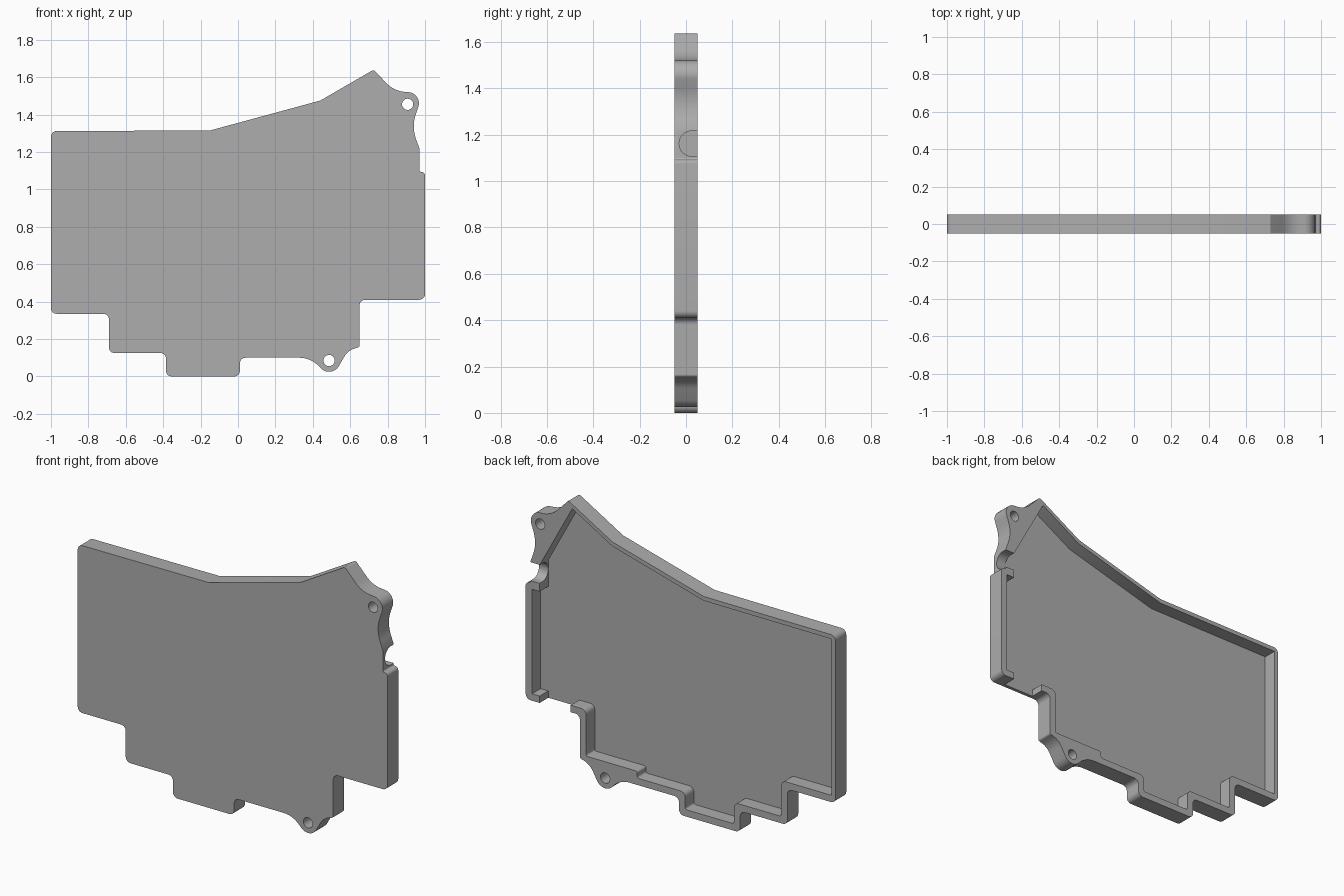
import bpy, bmesh, math
from mathutils import Vector

cube = bpy.data.objects.get("Cube")
if cube:
    bpy.data.objects.remove(cube, do_unlink=True)

FRONT, FLOOR, BACK = -0.05, -0.03, 0.05

grey = bpy.data.materials.new("plain_grey")
grey.use_nodes = True
colour = (0.42, 0.42, 0.42, 1)
grey.diffuse_color = colour
next(n for n in grey.node_tree.nodes if n.type == "BSDF_PRINCIPLED").inputs["Base Color"].default_value = colour


def rounded(corners, steps=8):
    """Replace each (x, z, radius) corner with a tangent arc."""
    result = []
    for i, (x, z, radius) in enumerate(corners):
        p = Vector((x, z))
        if not radius:
            result.append(p)
            continue
        a = (Vector(corners[i - 1][:2]) - p).normalized()
        b = (Vector(corners[(i + 1) % len(corners)][:2]) - p).normalized()
        half = a.angle(b) / 2
        centre = p + (a + b).normalized() * radius / math.sin(half)
        start = p + a * radius / math.tan(half) - centre
        end = p + b * radius / math.tan(half) - centre
        sweep = math.pi - 2 * half
        for k in range(steps + 1):
            t = k / steps
            offset = start * math.sin((1 - t) * sweep) + end * math.sin(t * sweep)
            result.append(centre + offset / math.sin(sweep))
    return result


def extrude(name, profile, y0, y1):
    """Prism from an x-z profile, running along y."""
    bm = bmesh.new()
    face = bm.faces.new([bm.verts.new((p.x, y0, p.y)) for p in profile])
    moved = bmesh.ops.extrude_face_region(bm, geom=[face])["geom"]
    verts = [v for v in moved if isinstance(v, bmesh.types.BMVert)]
    bmesh.ops.translate(bm, verts=verts, vec=(0, y1 - y0, 0))
    bmesh.ops.recalc_face_normals(bm, faces=bm.faces)
    mesh = bpy.data.meshes.new(name)
    bm.to_mesh(mesh)
    bm.free()
    obj = bpy.data.objects.new(name, mesh)
    bpy.context.collection.objects.link(obj)
    mesh.materials.append(grey)
    return obj


def cylinder(name, location, rotation, radius, depth):
    bpy.ops.mesh.primitive_cylinder_add(vertices=32, radius=radius, depth=depth,
                                        location=location, rotation=rotation)
    obj = bpy.context.object
    obj.name = name
    obj.data.materials.append(grey)
    return obj


# Outer outline with two rounded screw ears
R = 0.03
outline = [
    (-1, 1.312, R), (-0.15, 1.315, 0), (0.44, 1.475, 0), (0.725, 1.64, 0.015),
    (0.835, 1.525, 0.15), (0.99, 1.515, 0.06), (0.927, 1.335, 0.2), (0.97, 1.22, 0),
    (0.97, 1.095, 0.008), (1, 1.09, 0.018), (1, 0.41, R), (0.65, 0.41, R),
    (0.65, 0.157, 0.012), (0.588, 0.14, 0.1), (0.5, -0.013, 0.06), (0.387, 0.1, 0.14),
    (0.01, 0.1, R), (0.01, 0, R), (-0.385, 0, R), (-0.385, 0.125, R),
    (-0.69, 0.125, R), (-0.69, 0.335, R), (-1, 0.335, R)]
cover = extrude("cover_shell", rounded(outline), FRONT, BACK)

# Recess open at the back, leaving thin walls and a gap in the lower edge
r = 0.012
recess = [
    (-0.975, 1.287, 0), (-0.15, 1.29, 0), (0.44, 1.45, 0), (0.7, 1.6, 0),
    (0.91, 1.215, 0), (0.91, 1.06, 0), (0.96, 1.06, 0), (0.96, 0.45, 0),
    (0.91, 0.45, 0), (0.91, 0.38, 0), (0.71, 0.38, 0), (0.71, 0.45, 0),
    (0.61, 0.45, R), (0.61, 0.18, r), (0.28, 0.18, r), (0.28, 0.14, r),
    (-0.03, 0.14, R), (-0.03, 0.04, r), (-0.345, 0.04, r), (-0.345, 0.165, R),
    (-0.65, 0.165, r), (-0.65, 0.375, R), (-0.975, 0.375, 0)]
cutters = [extrude("recess_cutter", rounded(recess), FLOOR, BACK + 0.05)]

# Screw holes through the ears
for x, z in [(0.907, 1.455), (0.487, 0.085)]:
    cutters.append(cylinder("screw_hole_cutter", (x, 0, z), (math.pi / 2, 0, 0), 0.03, 0.3))

# Round cable notch through the side wall, open to the back
cutters.append(cylinder("cable_notch_cutter", (0.98, 0.025, 1.162), (0, math.pi / 2, 0), 0.0545, 0.2))
bpy.ops.mesh.primitive_cube_add(size=1, location=(0.98, 0.065, 1.162))
slot = bpy.context.object
slot.name = "cable_slot_cutter"
slot.scale = (0.19, 0.08, 0.108)
slot.data.materials.append(grey)
cutters.append(slot)

for cutter in cutters:
    cutter.hide_render = True
    cut = cover.modifiers.new(cutter.name, "BOOLEAN")
    cut.operation = "DIFFERENCE"
    cut.solver = "EXACT"
    cut.object = cutter

# Bake the cuts and drop the cutters
bpy.context.view_layer.update()
graph = bpy.context.evaluated_depsgraph_get()
final = bpy.data.meshes.new_from_object(cover.evaluated_get(graph))
cover.modifiers.clear()
cover.data = final
final.name = "cover_shell"
final.materials.clear()
final.materials.append(grey)
for polygon in final.polygons:
    polygon.material_index = 0
for cutter in cutters:
    bpy.data.objects.remove(cutter, do_unlink=True)

bpy.ops.object.select_all(action="DESELECT")
cover.select_set(True)
bpy.context.view_layer.objects.active = cover
bpy.ops.object.shade_smooth_by_angle(angle=math.radians(30))
